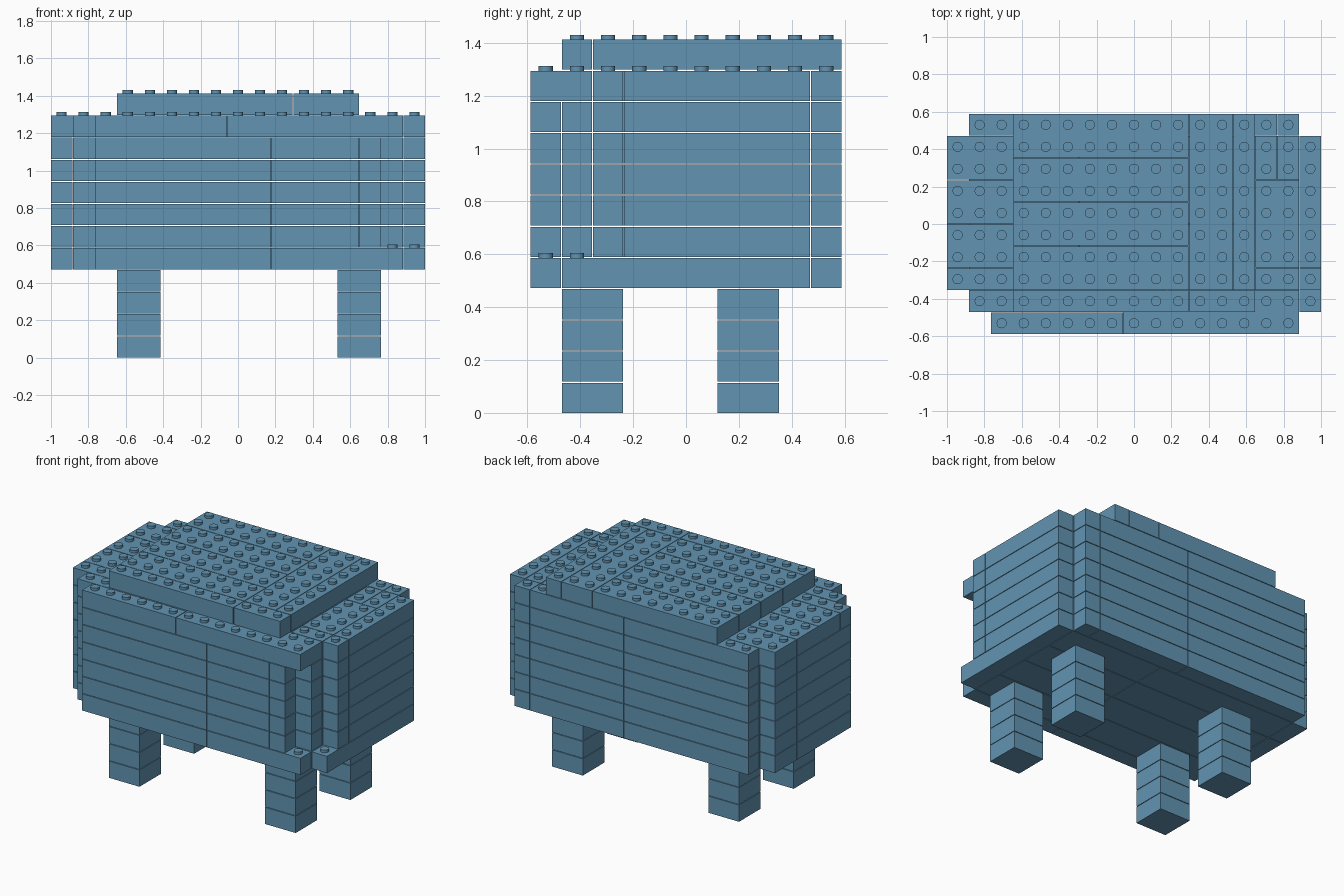
import bpy, bmesh
from mathutils import Matrix

old = bpy.data.objects.get("Cube")
if old:
    bpy.data.objects.remove(old, do_unlink=True)

GAP = 0.004
COLUMNS, ROWS = 17, 10
PITCH = (2 + GAP) / COLUMNS
LAYER = 0.118
STUD_RADIUS, STUD_HEIGHT = 0.027, 0.018

blue = bpy.data.materials.new("dusty_blue")
blue.use_nodes = True
colour = (0.122, 0.296, 0.445, 1)
blue.diffuse_color = colour
shader = next(n for n in blue.node_tree.nodes if n.type == "BSDF_PRINCIPLED")
shader.inputs["Base Color"].default_value = colour
shader.inputs["Roughness"].default_value = 0.6

filled = set()  # occupied cells: column, row, layer


def finish(bm, name, smooth=False):
    mesh = bpy.data.meshes.new(name)
    bm.to_mesh(mesh)
    bm.free()
    mesh.materials.append(blue)
    obj = bpy.data.objects.new(name, mesh)
    bpy.context.collection.objects.link(obj)
    if smooth:
        bpy.ops.object.select_all(action="DESELECT")
        obj.select_set(True)
        bpy.context.view_layer.objects.active = obj
        bpy.ops.object.shade_smooth_by_angle()
    return obj


def row(y0, y1, *cuts):
    """Bricks side by side along x, split at the given columns."""
    return [(a, b, y0, y1) for a, b in zip(cuts, cuts[1:])]


def column(x0, x1, *cuts):
    """Bricks one behind another along y, split at the given rows."""
    return [(x0, x1, a, b) for a, b in zip(cuts, cuts[1:])]


def build(name, bricks, first, count=1):
    """Stack the same arrangement of bricks over several layers."""
    bm = bmesh.new()
    for level in range(first, first + count):
        for x0, x1, y0, y1 in bricks:
            centre = ((x0 + x1 - COLUMNS) * PITCH / 2,
                      (y0 + y1 - ROWS) * PITCH / 2,
                      level * LAYER + (LAYER - GAP) / 2)
            size = ((x1 - x0) * PITCH - GAP, (y1 - y0) * PITCH - GAP, LAYER - GAP)
            bmesh.ops.create_cube(
                bm, size=1, matrix=Matrix.Translation(centre) @ Matrix.Diagonal((*size, 1)))
            filled.update((x, y, level) for x in range(x0, x1) for y in range(y0, y1))
    return finish(bm, name)


# Four legs, each a stack of square bricks
for end, y in (("front", 1), ("back", 6)):
    for side, x in (("right", 3), ("left", 13)):
        build(f"{end}_{side}_leg", [(x, x + 2, y, y + 2)], 0, 4)

# Bricks shared by the body layers
back_wall = row(9, 10, 1, 9, 15, 16)
right_wall = column(0, 1, 2, 7, 9)
left_wall = column(16, 17, 2, 3, 9)

# Base of the body, with a ledge at the front left corner
floor = [b for y in range(1, 9, 2) for b in row(y, y + 2, 1, 10, 16)]
build("body_base", row(0, 1, 2, 10, 16) + floor + right_wall + back_wall
      + column(16, 17, 1, 9), 4)

# Body walls around a filled core
build("body_walls", row(0, 1, 2, 10, 14, 15) + row(1, 2, 1, 10, 16) + right_wall
      + left_wall + back_wall + [(1, 16, 2, 9)], 5, 5)

# Upper body layer
build("body_top", row(0, 1, 2, 8) + row(1, 2, 1, 8) + [(8, 16, 0, 2)]
      + column(0, 6, 2, 3, 5, 7, 9) + column(6, 14, 2, 5, 9)
      + column(14, 16, 2, 3, 7) + row(7, 9, 14, 15, 16)
      + left_wall + back_wall, 10)

# Raised cap
build("top_cap", row(1, 2, 3, 11, 14) + column(3, 11, *range(2, 11, 2))
      + row(2, 10, 11, 13, 14), 11)

# Round studs on every uncovered cell
bm = bmesh.new()
for x, y, level in sorted(filled):
    if (x, y, level + 1) not in filled:
        place = Matrix.Translation(((x + 0.5 - COLUMNS / 2) * PITCH,
                                    (y + 0.5 - ROWS / 2) * PITCH,
                                    (level + 1) * LAYER - GAP + STUD_HEIGHT / 2))
        bmesh.ops.create_cone(bm, cap_ends=True, segments=20, radius1=STUD_RADIUS,
                              radius2=STUD_RADIUS, depth=STUD_HEIGHT, matrix=place)
finish(bm, "studs", smooth=True)
